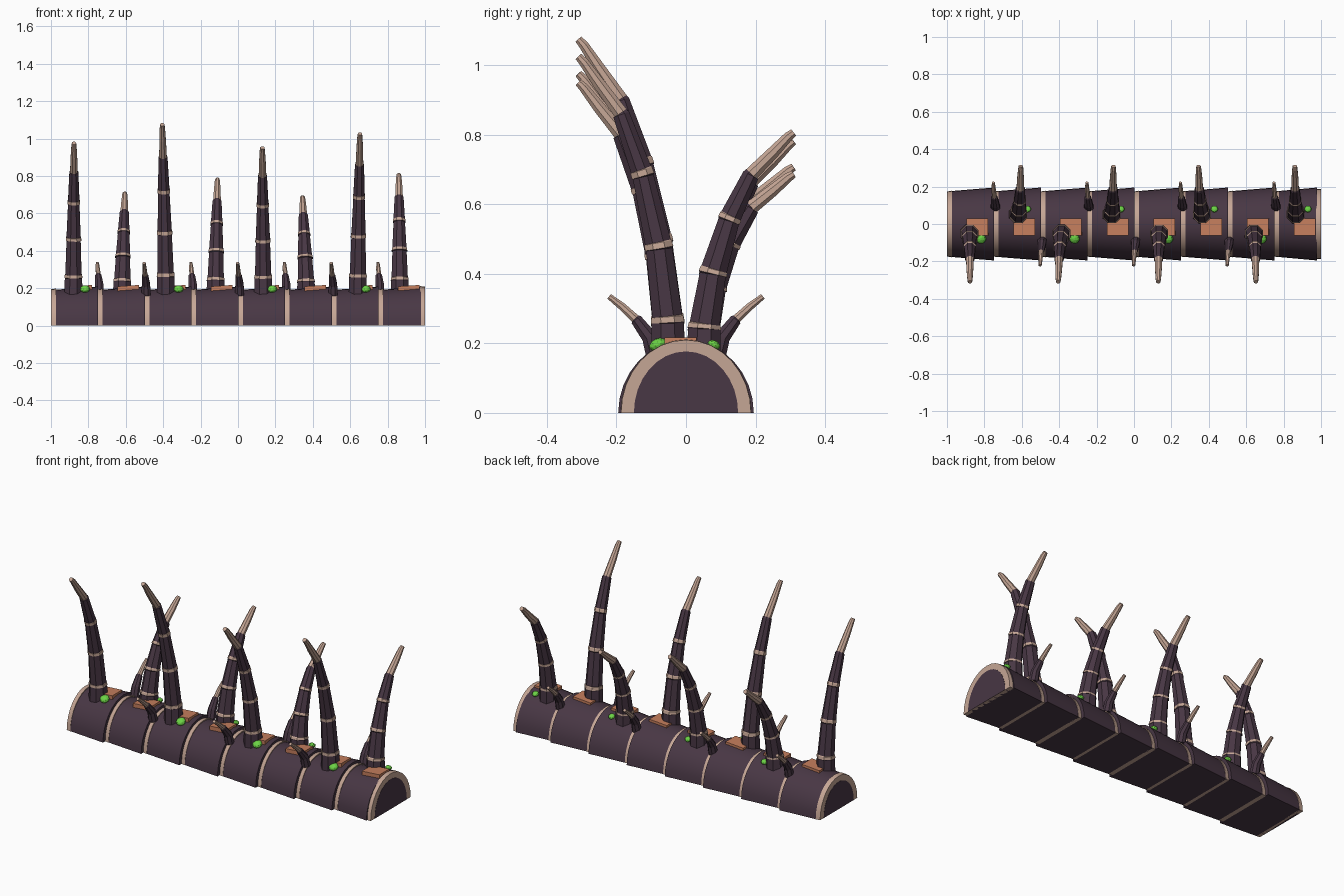
import bpy, bmesh, math
from mathutils import Vector

if "Cube" in bpy.data.objects:
    bpy.data.objects.remove(bpy.data.objects["Cube"])


def material(name, rgb):
    m = bpy.data.materials.new(name)
    m.diffuse_color = (*rgb, 1)
    m.use_nodes = True
    m.node_tree.nodes["Principled BSDF"].inputs["Base Color"].default_value = m.diffuse_color
    return m


DARK = material("dark_hide", (0.065, 0.038, 0.058))
TAN = material("bone", (0.56, 0.38, 0.30))
ORANGE = material("orange_scale", (0.56, 0.21, 0.11))
GREEN = material("green_glow", (0.15, 0.65, 0.06))


def finish(name, bm, mats):
    bmesh.ops.recalc_face_normals(bm, faces=bm.faces)
    me = bpy.data.meshes.new(name)
    bm.to_mesh(me)
    bm.free()
    for m in mats:
        me.materials.append(m)
    ob = bpy.data.objects.new(name, me)
    bpy.context.collection.objects.link(ob)
    return ob


def loft(bm, loops, tags):
    """Skin closed loops of points, cap both ends; tags = material per span."""
    vl = [[bm.verts.new(p) for p in lp] for lp in loops]
    n = len(vl[0])
    for a, b, t in zip(vl, vl[1:], tags):
        for i in range(n):
            j = (i + 1) % n
            bm.faces.new((a[i], a[j], b[j], b[i])).material_index = t
    bm.faces.new(vl[0]).material_index = tags[0]
    bm.faces.new(vl[-1]).material_index = tags[-1]


def half_disc(x, ry, rz, n=16):
    return [(x, ry * math.cos(math.pi * i / n), rz * math.sin(math.pi * i / n))
            for i in range(n + 1)]


def half_drum(name, x0, x1, r0, r1, mat):
    bm = bmesh.new()
    loft(bm, [half_disc(x0, *r0), half_disc(x1, *r1)], [0])
    ob = finish(name, bm, [mat])
    bpy.context.view_layer.objects.active = ob
    ob.select_set(True)
    bpy.ops.object.shade_smooth_by_angle(angle=math.radians(30))
    ob.select_set(False)


def sample(path, f):
    """Linear interpolation of (f, value) pairs."""
    for (f0, a), (f1, b) in zip(path, path[1:]):
        if f <= f1:
            break
    return a + (b - a) * (f - f0) / (f1 - f0)


def spike(name, stations, lean, sides=8):
    """stations: (x, y, z, radius, material of the following span)."""
    bm = bmesh.new()
    pts = [Vector((x, lean * y, z)) for x, y, z, r, t in stations]
    loops = []
    for i, p in enumerate(pts):
        d = (pts[min(i + 1, len(pts) - 1)] - pts[max(i - 1, 0)]).normalized()
        u = Vector((1, 0, 0))
        u = (u - d * u.dot(d)).normalized()
        v = d.cross(u)
        r = stations[i][3]
        loops.append([p + r * (u * math.cos(a) + v * math.sin(a))
                      for a in (2 * math.pi * (k + 0.5) / sides for k in range(sides))])
    loft(bm, loops, [s[4] for s in stations[:-1]])
    finish(name, bm, [DARK, TAN])


# Lean curve shared by all large spikes (fraction of height, distance from centre line)
CURVE = [(-0.08, 0.05), (0, 0.05), (0.09, 0.053), (0.34, 0.078), (0.59, 0.125),
         (0.8, 0.188), (0.9, 0.25), (0.98, 0.297), (1.0, 0.314)]
# Fraction, radius, material: dark joints, thin bone rings, bone tip
PROFILE = [(-0.08, 0.054, 0), (0.075, 0.050, 0), (0.078, 0.052, 1), (0.098, 0.050, 1),
           (0.10, 0.047, 0), (0.33, 0.041, 0), (0.333, 0.045, 1), (0.353, 0.043, 1),
           (0.355, 0.041, 0), (0.58, 0.033, 0), (0.583, 0.036, 1), (0.603, 0.035, 1),
           (0.605, 0.033, 0), (0.795, 0.026, 0), (0.80, 0.022, 1), (0.90, 0.019, 1),
           (0.975, 0.015, 1), (0.995, 0.012, 1)]

# Base x, tip x, tip z for each large spike; they alternate front and back
SPIKES = [(-0.88, -0.877, 0.98), (-0.62, -0.605, 0.71), (-0.385, -0.405, 1.08),
          (-0.12, -0.11, 0.785), (0.135, 0.13, 0.955), (0.365, 0.345, 0.69),
          (0.64, 0.652, 1.03), (0.865, 0.86, 0.81)]

for i, (xb, xt, top) in enumerate(SPIKES):
    x0 = -1 + 0.25 * i
    side = -1 if i % 2 == 0 else 1
    # body segment and the bone band in front of it
    half_drum(f"segment_{i}", x0 + 0.02, min(x0 + 0.252, 0.978),
              (0.176, 0.192), (0.195, 0.209), DARK)
    half_drum(f"band_{i}", x0, x0 + 0.026, (0.174, 0.195), (0.178, 0.198), TAN)

    # large curved spike
    h = top - 0.195
    spike(f"large_spike_{i}", [(xb + (xt - xb) * max(f, 0), sample(CURVE, f), 0.195 + h * f, r, t)
                               for f, r, t in PROFILE], side)

    # orange scale on the ridge
    bm = bmesh.new()
    bmesh.ops.create_cube(bm, size=1)
    bmesh.ops.scale(bm, vec=(0.115, 0.092, 0.025), verts=bm.verts)
    ob = finish(f"ridge_scale_{i}", bm, [ORANGE])
    ob.location = (x0 + 0.163, -0.016, 0.201)
    ob.rotation_euler = (0, math.radians(-4), 0)

    # green node beside the spike
    bm = bmesh.new()
    bmesh.ops.create_icosphere(bm, subdivisions=2, radius=1)
    r = 0.027 if side < 0 else 0.019
    bmesh.ops.scale(bm, vec=(r, r, r * 0.68), verts=bm.verts)
    ob = finish(f"green_node_{i}", bm, [GREEN])
    ob.location = (x0 + (0.182 if side < 0 else 0.18), side * 0.08, 0.196)
    ob.rotation_euler = (math.radians(-22 * side), 0, 0)

    # small thorn at each inner joint
    if i:
        spike(f"small_thorn_{i}", [
            (x0 + 0.008, 0.09, 0.165, 0.027, 0), (x0 + 0.008, 0.105, 0.218, 0.024, 0),
            (x0 + 0.003, 0.143, 0.268, 0.018, 0), (x0 + 0.003, 0.146, 0.271, 0.014, 1),
            (x0, 0.185, 0.307, 0.012, 1), (x0 - 0.002, 0.221, 0.335, 0.009, 1)],
            -side * -1, 8)

# closing band and dark end faces
half_drum("end_band", 0.974, 1.0, (0.188, 0.211), (0.187, 0.21), TAN)
half_drum("right_end_face", 0.95, 1.001, (0.15, 0.177), (0.15, 0.177), DARK)
half_drum("left_end_face", -1.001, -0.95, (0.14, 0.162), (0.14, 0.162), DARK)
